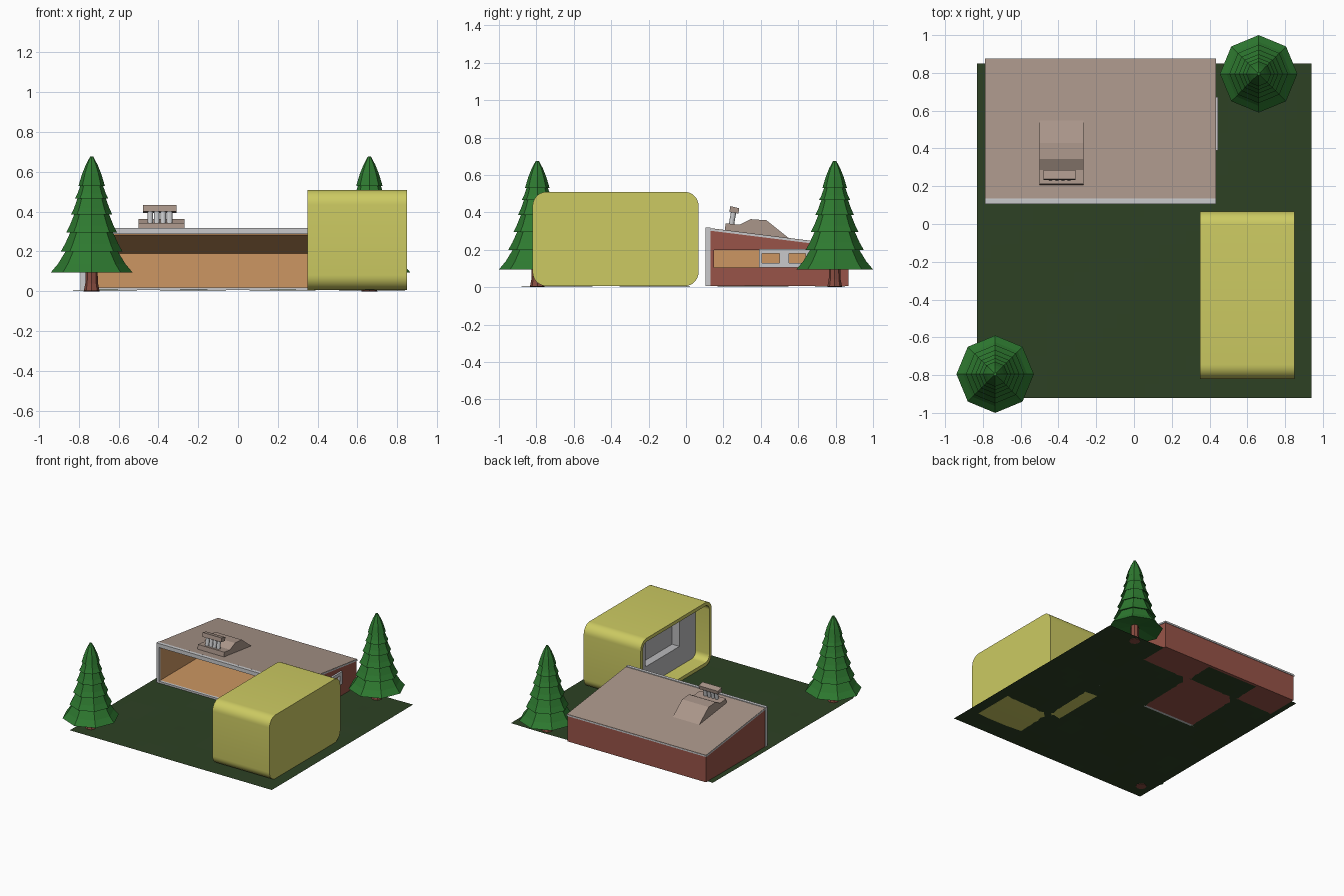
import bpy, bmesh, math

if "Cube" in bpy.data.objects:
    bpy.data.objects.remove(bpy.data.objects["Cube"])

def mat(name, r, g, b):
    m = bpy.data.materials.new(name)
    lin = lambda c: ((c / 255 + 0.055) / 1.055) ** 2.4 if c > 10 else c / 255 / 12.92
    m.diffuse_color = (lin(r), lin(g), lin(b), 1)
    m.use_nodes = True
    m.node_tree.nodes["Principled BSDF"].inputs["Base Color"].default_value = m.diffuse_color
    return m

GRASS = mat("dark grass", 45, 65, 36)
GREEN = mat("fir green", 46, 122, 48)
BARK = mat("bark", 136, 76, 64)
BRICK = mat("brick red", 152, 84, 72)
WOOD = mat("warm wood", 204, 150, 98)
TAUPE = mat("roof taupe", 170, 150, 138)
TRIM = mat("pale grey trim", 200, 201, 203)
YELLOW = mat("pod yellow", 204, 202, 98)
GREY = mat("pod interior grey", 186, 186, 188)

def finish(name, bm, material):
    bmesh.ops.recalc_face_normals(bm, faces=bm.faces[:])
    me = bpy.data.meshes.new(name)
    bm.to_mesh(me)
    bm.free()
    me.materials.append(material)
    ob = bpy.data.objects.new(name, me)
    bpy.context.collection.objects.link(ob)
    return ob

def prism(name, material, x0, x1, profile):
    """Extrude a (y, z) profile along x."""
    bm = bmesh.new()
    a = [bm.verts.new((x0, y, z)) for y, z in profile]
    b = [bm.verts.new((x1, y, z)) for y, z in profile]
    n = len(a)
    bm.faces.new(a)
    bm.faces.new(b[::-1])
    for i in range(n):
        j = (i + 1) % n
        bm.faces.new((a[i], a[j], b[j], b[i]))
    return finish(name, bm, material)

def box(name, material, x0, x1, y0, y1, z0, z1):
    return prism(name, material, x0, x1, [(y0, z0), (y1, z0), (y1, z1), (y0, z1)])

def roof_z(y):
    return 0.318 - 0.125 * (y - 0.105)

def sloped(name, material, x0, x1, y0, y1, bottom, drop):
    """Block whose top follows the roof; bottom None makes a slab of 'drop' (top, bottom)."""
    t, b = drop
    lo = (lambda y: roof_z(y) - b) if bottom is None else (lambda y: bottom)
    return prism(name, material, x0, x1, [(y0, lo(y0)), (y1, lo(y1)),
                 (y1, roof_z(y1) - t), (y0, roof_z(y0) - t)])

# Ground: thin uneven sheet
bm = bmesh.new()
bmesh.ops.create_grid(bm, x_segments=24, y_segments=24, size=0.885)
for v in bm.verts:
    v.co.x += 0.055
    v.co.y -= 0.035
    v.co.z = 0.006 + 0.002 * math.sin(7 * v.co.x) * math.cos(6 * v.co.y + 1)
finish("ground", bm, GRASS)

# House shell: brick outside, wood lining inside
L, R, F, B = -0.785, 0.43, 0.125, 0.87
sloped("left_wall", BRICK, L, L + 0.01, F, B, 0.006, (0.012, 0))
sloped("left_lining", WOOD, L + 0.01, L + 0.018, F, B - 0.01, 0.015, (0.03, 0))
sloped("back_wall", BRICK, L + 0.01, R, B - 0.01, B, 0.006, (0.012, 0))
box("back_lining", WOOD, L + 0.018, R - 0.018, B - 0.018, B - 0.01, 0.015, 0.2)
box("floor_slab", BRICK, L + 0.01, R - 0.01, F, B - 0.01, 0.006, 0.014)
box("floor_lining", WOOD, L + 0.018, R - 0.018, F, B - 0.018, 0.014, 0.02)
sloped("ceiling", WOOD, L + 0.018, R - 0.018, F, B - 0.01, None, (0.012, 0.034))
# Right wall split around the long window opening
W0, W1, Z0, Z1 = 0.15, 0.67, 0.105, 0.2
for tag, m, x0, x1 in (("wall", BRICK, R - 0.01, R), ("lining", WOOD, R - 0.018, R - 0.01)):
    sloped("right_%s_front" % tag, m, x0, x1, F, W0, 0.006, (0.012, 0))
    sloped("right_%s_back" % tag, m, x0, x1, W1, B - 0.01, 0.006, (0.012, 0))
    sloped("right_%s_top" % tag, m, x0, x1, W0, W1, Z1, (0.012, 0))
    box("right_%s_bottom" % tag, m, x0, x1, W0, W1, 0.006, Z0)

# Sliding window frame on the right wall, two panes open
for i, (y0, y1) in enumerate(((0.39, 0.405), (0.50, 0.55), (0.64, 0.672))):
    box("window_stile_%d" % i, TRIM, R - 0.008, 0.445, y0, y1, Z0, 0.205)
for i, (z0, z1) in enumerate(((Z0, 0.13), (0.18, 0.205))):
    box("window_rail_%d" % i, TRIM, R - 0.008, 0.445, 0.39, 0.672, z0, z1)

# Pale frame around the open front
for tag, x0, x1, z0, z1 in (("left", -0.79, -0.767, 0.006, 0.318), ("right", 0.412, 0.435, 0.006, 0.318),
                            ("top", -0.767, 0.412, 0.287, 0.318), ("bottom", -0.767, 0.412, 0.006, 0.02)):
    box("front_frame_" + tag, TRIM, x0, x1, 0.105, 0.13, z0, z1)

# Roof: pale edge slab with a taupe covering
sloped("roof_edge", TRIM, -0.79, 0.435, 0.13, 0.875, None, (0.002, 0.013))
sloped("roof_cover", TAUPE, -0.788, 0.433, 0.135, 0.874, None, (-0.001, 0.003))

# Roof hump with tilted vent pipes and cap
prism("roof_hump", TAUPE, -0.5, -0.268, [(0.206, 0.295), (0.212, 0.342), (0.285, 0.334), (0.345, 0.364),
      (0.43, 0.358), (0.565, 0.25), (0.565, 0.24)])
prism("vent_cap", TAUPE, -0.478, -0.31, [(0.232, 0.402), (0.28, 0.394), (0.285, 0.422), (0.237, 0.434)])
for i in range(4):
    bm = bmesh.new()
    bmesh.ops.create_cone(bm, cap_ends=True, segments=12, radius1=0.0145, radius2=0.0145, depth=0.075)
    for v in bm.verts:
        v.co.x += -0.441 + i * 0.0325
        v.co.y += 0.249 + v.co.z * 0.18
        v.co.z += 0.37
    finish("vent_pipe_%d" % i, bm, TRIM)

# Yellow pod: rounded tube, closed on the right, open on the left
def rounded(y0, y1, z0, z1, r, n=8):
    pts = []
    for cy, cz, a0 in ((y1 - r, z1 - r, 0), (y0 + r, z1 - r, 90), (y0 + r, z0 + r, 180), (y1 - r, z0 + r, 270)):
        for k in range(n + 1):
            a = math.radians(a0 + 90 * k / n)
            pts.append((cy + r * math.cos(a), cz + r * math.sin(a)))
    return pts

bm = bmesh.new()
outer, inner = rounded(-0.82, 0.067, 0.006, 0.51, 0.075), rounded(-0.793, 0.04, 0.033, 0.483, 0.05)
loops = [[bm.verts.new((x, y, z)) for y, z in p] for x, p in
         ((0.85, outer), (0.35, outer), (0.35, inner), (0.82, inner))]
for p, q in zip(loops, loops[1:]):
    for i in range(len(p)):
        j = (i + 1) % len(p)
        bm.faces.new((p[i], p[j], q[j], q[i]))
bm.faces.new(loops[0])
bm.faces.new(loops[3])
pod = finish("pod_shell", bm, YELLOW)
bpy.context.view_layer.objects.active = pod
pod.select_set(True)
bpy.ops.object.shade_smooth_by_angle(angle=math.radians(35))

# Grey wall inside the pod with a recessed alcove
for tag, y0, y1, z0, z1 in (("front", -0.793, -0.59, 0.033, 0.483), ("back", -0.165, 0.04, 0.033, 0.483),
                            ("sill", -0.59, -0.165, 0.033, 0.19), ("lintel", -0.59, -0.165, 0.43, 0.483)):
    box("pod_wall_" + tag, GREY, 0.47, 0.545, y0, y1, z0, z1)
box("pod_alcove_back", GREY, 0.535, 0.545, -0.59, -0.165, 0.19, 0.43)

# Fir trees: eight-sided stacked skirts on a short trunk
TIERS = [(0.205, 0.095), (0.155, 0.20), (0.128, 0.295), (0.104, 0.385), (0.084, 0.465), (0.066, 0.53)]

def lathe(name, material, cx, cy, profile, n=8):
    bm = bmesh.new()
    rings = []
    for r, z in profile:
        rings.append([bm.verts.new((cx + r * math.cos(2 * math.pi * k / n),
                                    cy + r * math.sin(2 * math.pi * k / n), z)) for k in range(n)])
    for p, q in zip(rings, rings[1:]):
        for k in range(n):
            j = (k + 1) % n
            bm.faces.new((p[k], p[j], q[j], q[k]))
    bm.faces.new(rings[0])
    bm.faces.new(rings[-1])
    return finish(name, bm, material)

for tag, cx, cy in (("front", -0.735, -0.795), ("back", 0.66, 0.795)):
    profile = [(0.03, 0.125)]
    for i, (r, z) in enumerate(TIERS):
        profile.append((r, z))
        if i + 1 < len(TIERS):
            r2, z2 = TIERS[i + 1]
            profile += [(r * 0.45 + r2 * 0.5, z + (z2 - z) * 0.4), (r2 * 0.8, z2 + 0.012)]
    profile += [(0.048, 0.59), (0.03, 0.635), (0.008, 0.676)]
    lathe("tree_foliage_" + tag, GREEN, cx, cy, profile)
    lathe("tree_trunk_" + tag, BARK, cx, cy, [(0.04, 0.0), (0.032, 0.04), (0.028, 0.14)])
